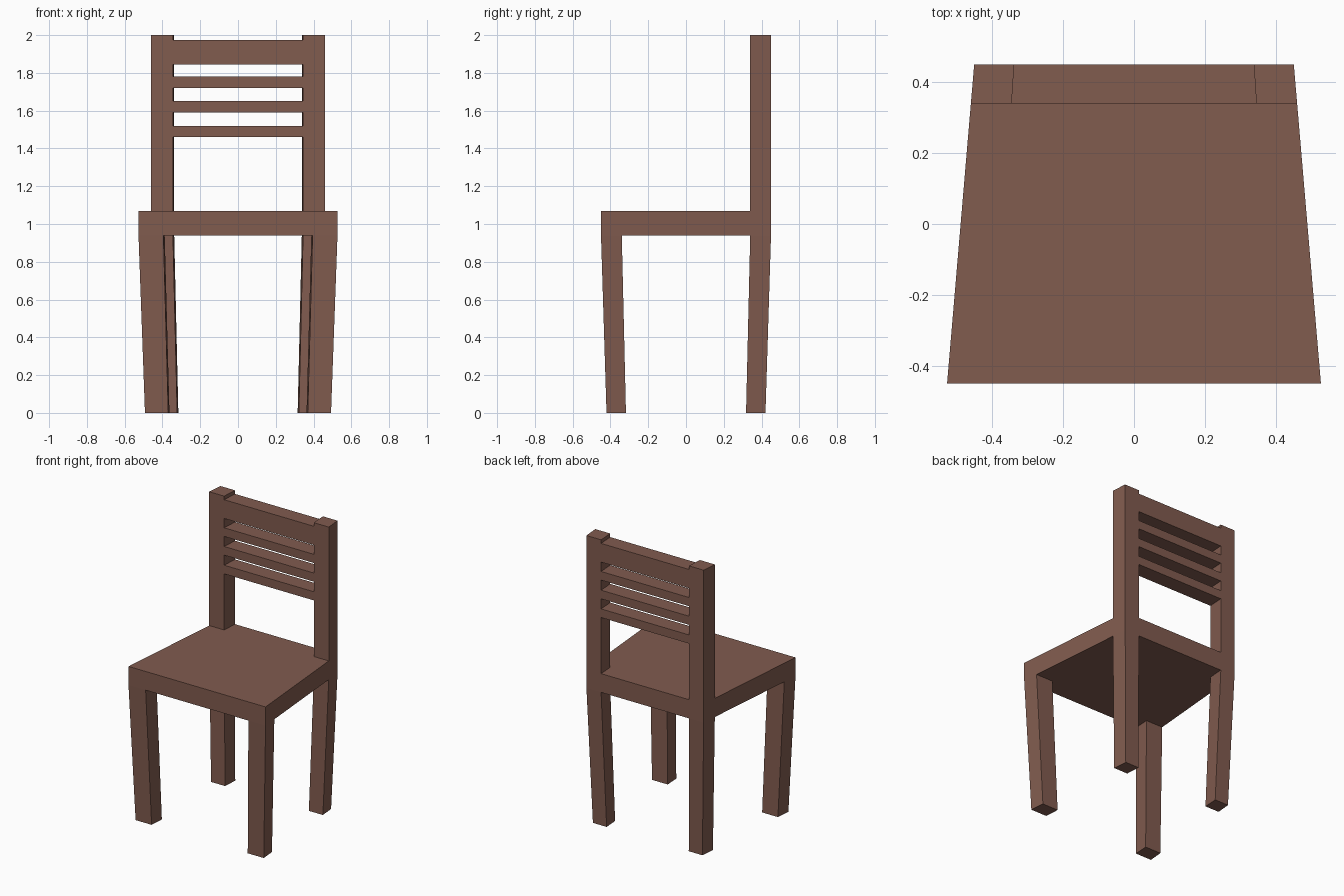
import bpy

if "Cube" in bpy.data.objects:
    bpy.data.objects.remove(bpy.data.objects["Cube"])

wood = bpy.data.materials.new("brown_wood")
wood.diffuse_color = (0.22, 0.106, 0.078, 1)
wood.use_nodes = True
wood.node_tree.nodes["Principled BSDF"].inputs["Base Color"].default_value = wood.diffuse_color

BACK, INNER = 0.45, 0.34        # outer and inner depth of legs and posts
SEAT_LOW, SEAT_TOP = 0.94, 1.07
FOOT = 0.935                    # legs shrink towards the centre at the floor


def half_width(y):
    """Half width of the tapered seat at depth y."""
    return 0.4885 - 0.085 * y


def section(y0, y1, a, b):
    """Quad between fractions a and b of the half width, from y0 to y1."""
    return [(half_width(y0) * a, y0), (half_width(y0) * b, y0),
            (half_width(y1) * b, y1), (half_width(y1) * a, y1)]


def prism(name, quad, z0, z1, foot=1.0):
    """Six-sided block; the bottom is scaled about the centre by foot."""
    verts = [(x * foot, y * foot, z0) for x, y in quad]
    verts += [(x, y, z1) for x, y in quad]
    faces = [(3, 2, 1, 0), (4, 5, 6, 7)]
    faces += [(i, (i + 1) % 4, (i + 1) % 4 + 4, i + 4) for i in range(4)]
    mesh = bpy.data.meshes.new(name)
    mesh.from_pydata(verts, [], faces)
    mesh.materials.append(wood)
    obj = bpy.data.objects.new(name, mesh)
    bpy.context.collection.objects.link(obj)
    return obj


# Seat
prism("seat", section(-BACK, BACK, -1, 1), SEAT_LOW, SEAT_TOP)

# Legs and back posts, left and right
for side, a, b in (("left", -1, -0.75), ("right", 0.75, 1)):
    prism(f"front_leg_{side}", section(-BACK, -INNER, a, b), 0, SEAT_LOW, FOOT)
    prism(f"back_leg_{side}", section(INNER, BACK, a, b), 0, SEAT_LOW, FOOT)
    prism(f"back_post_{side}", section(INNER, BACK, a, b), SEAT_TOP, 2.0)

# Top rail and three slats of the backrest
rails = (("top_rail", 1.845, 1.975), ("slat_upper", 1.72, 1.78),
         ("slat_middle", 1.59, 1.65), ("slat_lower", 1.46, 1.52))
for name, z0, z1 in rails:
    prism(name, section(INNER, BACK, -0.75, 0.75), z0, z1)
